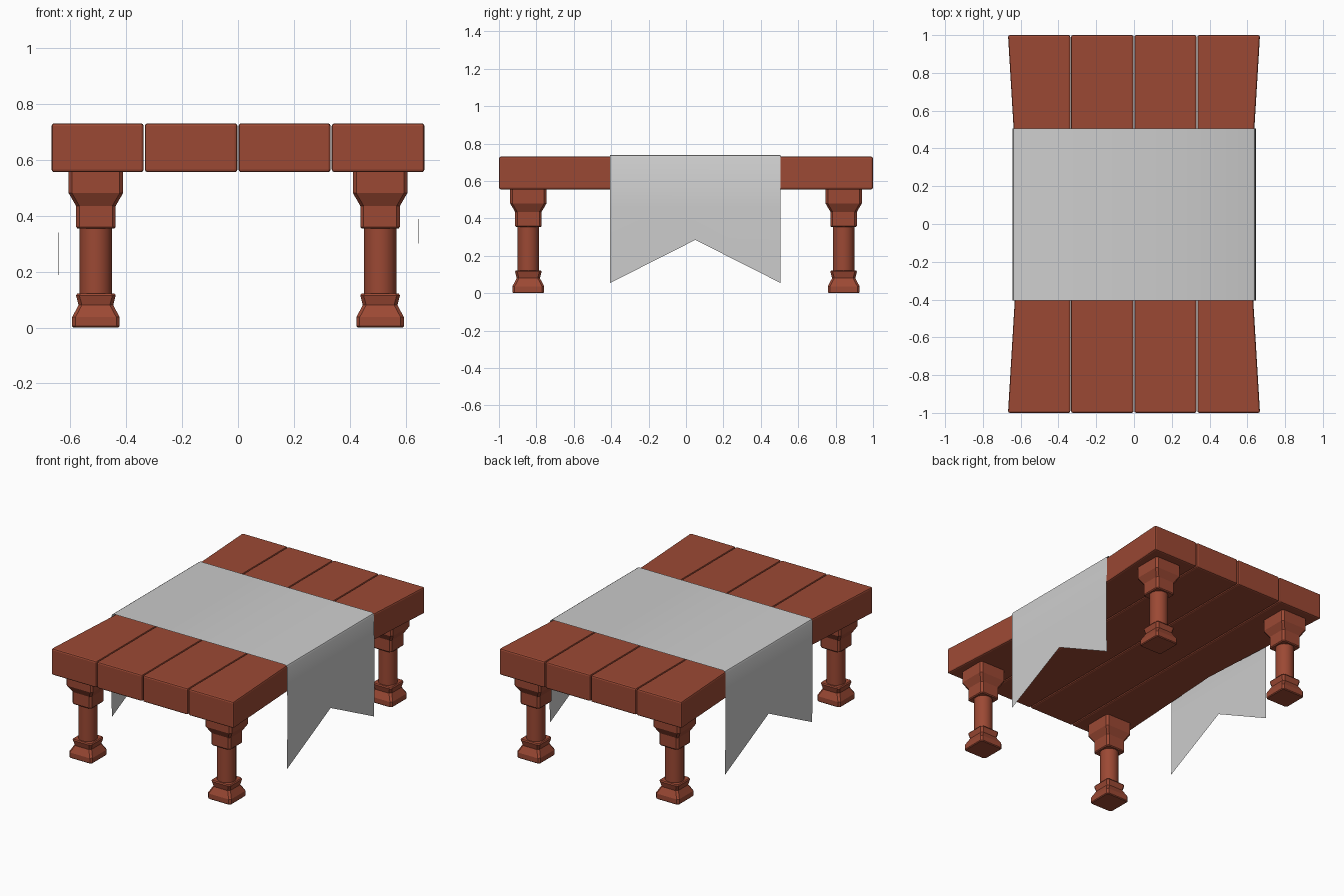
import bpy, bmesh, math

if "Cube" in bpy.data.objects:
    bpy.data.objects.remove(bpy.data.objects["Cube"])


def material(name, rgb):
    m = bpy.data.materials.new(name)
    m.diffuse_color = (*rgb, 1)
    m.use_nodes = True
    m.node_tree.nodes["Principled BSDF"].inputs["Base Color"].default_value = m.diffuse_color
    return m


WOOD = material("red_brown_wood", (0.33, 0.066, 0.034))
CLOTH = material("pale_grey_cloth", (0.61, 0.61, 0.61))


def make(name, verts, faces, mat, bevel=0, smooth=None, fix=True):
    me = bpy.data.meshes.new(name)
    me.from_pydata(verts, [], faces)
    if fix:
        bm = bmesh.new()
        bm.from_mesh(me)
        bmesh.ops.recalc_face_normals(bm, faces=bm.faces)
        bm.to_mesh(me)
        bm.free()
    me.materials.append(mat)
    ob = bpy.data.objects.new(name, me)
    bpy.context.collection.objects.link(ob)
    if bevel:
        mod = ob.modifiers.new("soft_edges", "BEVEL")
        mod.width = bevel
        mod.segments = 2
        mod.limit_method = "ANGLE"
    if smooth:
        bpy.ops.object.select_all(action="DESELECT")
        ob.select_set(True)
        bpy.context.view_layer.objects.active = ob
        bpy.ops.object.shade_smooth_by_angle(angle=math.radians(smooth))
    return ob


def loft(rings):
    """Verts and faces of a closed solid through rings of equal size."""
    n = len(rings[0])
    verts = [v for r in rings for v in r]
    faces = [list(range(n)), list(range(len(verts) - n, len(verts)))]
    for k in range(len(rings) - 1):
        for i in range(n):
            j = (i + 1) % n
            faces.append([k * n + i, k * n + j, (k + 1) * n + j, (k + 1) * n + i])
    return verts, faces


# Table top: four planks, the outer ones narrowing towards the middle
Z0, Z1, WAIST = 0.555, 0.73, 0.06
edges = [-0.667, -0.335, 0.0, 0.333, 0.667]
for p in range(4):
    a = edges[p] + (0.002 if p else 0)
    b = edges[p + 1] - (0.002 if p < 3 else 0)
    rings = []
    for y in (-1, 0, 1):
        s = WAIST * (1 - abs(y))
        l = a + (s if p == 0 else 0)
        r = b - (s if p == 3 else 0)
        rings.append([(l, y, Z0), (r, y, Z0), (r, y, Z1), (l, y, Z1)])
    make(f"plank_{p + 1}", *loft(rings), WOOD, bevel=0.01)


# Legs: square moulded foot and capital with a round shaft between
def square_ring(cx, cy, h, z):
    c = 0.012
    return [(cx + x, cy + y, z) for x, y in (
        (-h + c, -h), (h - c, -h), (h, -h + c), (h, h - c),
        (h - c, h), (-h + c, h), (-h, h - c), (-h, -h + c))]


def round_ring(cx, cy, r, z, n=16):
    return [(cx + r * math.cos(math.tau * i / n), cy + r * math.sin(math.tau * i / n), z)
            for i in range(n)]


FOOT = [(0.080, 0.0), (0.085, 0.005), (0.085, 0.037), (0.062, 0.08), (0.071, 0.115), (0.066, 0.122)]
CAPITAL = [(0.066, 0.354), (0.071, 0.360), (0.071, 0.435), (0.097, 0.48), (0.097, 0.56)]
for fx, sx in (("left", -1), ("right", 1)):
    for fy, sy in (("front", -1), ("back", 1)):
        cx, cy = 0.508 * sx, 0.843 * sy
        tag = f"{fy}_{fx}"
        make(f"{tag}_leg_foot", *loft([square_ring(cx, cy, h, z) for h, z in FOOT]), WOOD)
        make(f"{tag}_leg_capital", *loft([square_ring(cx, cy, h, z) for h, z in CAPITAL]), WOOD)
        make(f"{tag}_leg_shaft", *loft([round_ring(cx, cy, 0.058, z) for z in (0.11, 0.37)]),
             WOOD, smooth=40)

# Table runner: a thin sheet over the top with swallow-tailed ends
Y = (-0.405, 0.05, 0.505)
path = [(-0.636, 0.45), (-0.642, 0.725), (-0.637, 0.735), (-0.627, 0.74),
        (0.627, 0.74), (0.637, 0.735), (0.642, 0.725), (0.636, 0.45)]
path = [(-0.64, None), (-0.642, 0.45)] + path[1:-1] + [(0.645, 0.45), (0.643, None)]
tail = (0.055, 0.285, 0.055)
verts = [(x, y, t if z is None else z) for x, z in path for y, t in zip(Y, tail)]
faces = [[3 * i + j, 3 * i + 3 + j, 3 * i + 4 + j, 3 * i + 1 + j]
         for i in range(len(path) - 1) for j in range(2)]
make("table_runner", verts, faces, CLOTH, smooth=35, fix=False)
